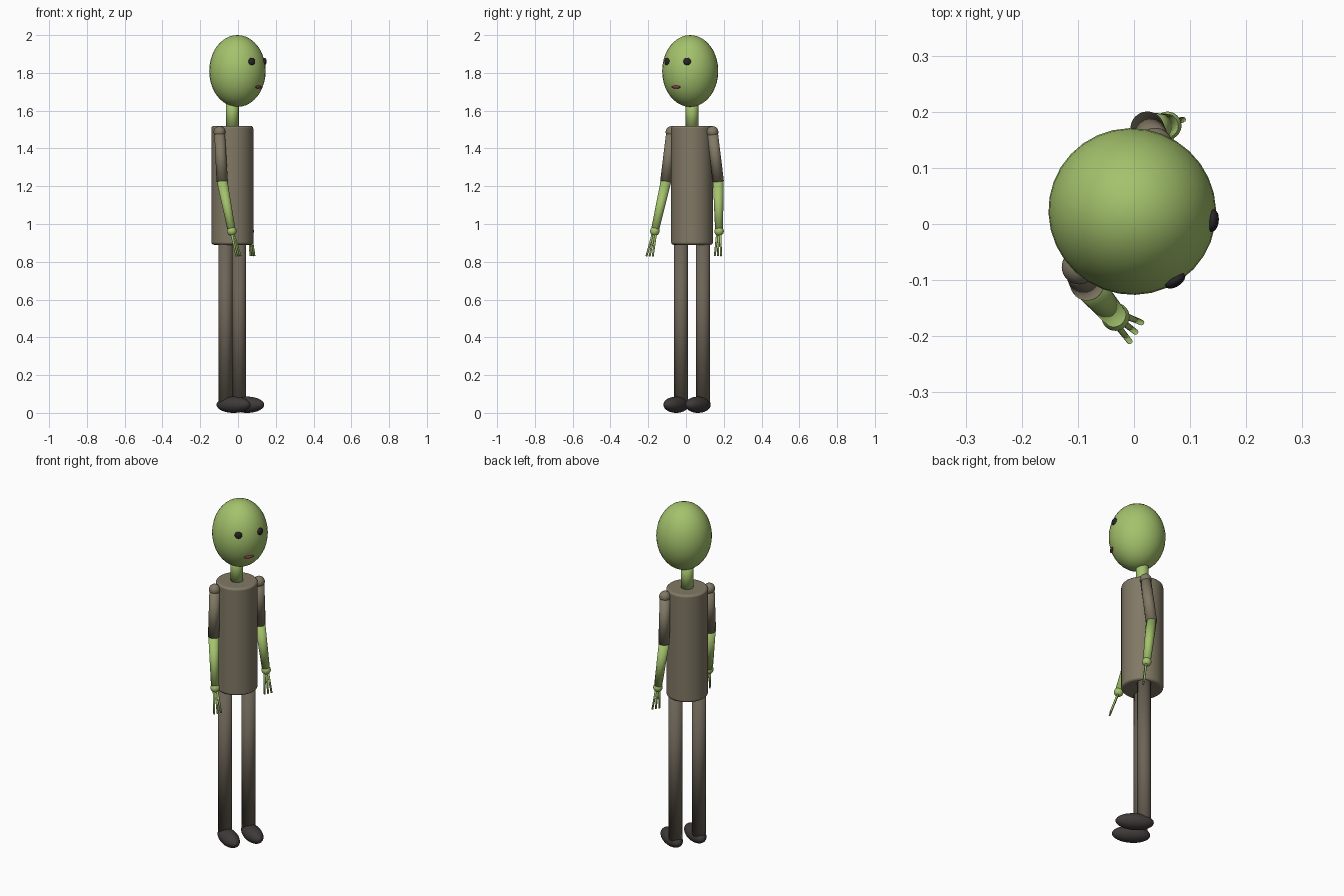
import bpy, bmesh, math
from mathutils import Matrix, Vector

if "Cube" in bpy.data.objects:
    bpy.data.objects.remove(bpy.data.objects["Cube"], do_unlink=True)

# Body frame: local +x is forward, local +y is the figure's left
BODY = Matrix.Translation((-0.03, 0.032, 0)) @ Matrix.Rotation(math.radians(-32), 4, 'Z')


def material(name, r, g, b):
    m = bpy.data.materials.new(name)
    m.use_nodes = True
    m.diffuse_color = (r, g, b, 1)
    m.node_tree.nodes["Principled BSDF"].inputs["Base Color"].default_value = (r, g, b, 1)
    return m


SKIN = material("green skin", 0.37, 0.54, 0.15)
SHIRT = material("taupe shirt", 0.22, 0.19, 0.13)
TROUSERS = material("dark taupe trousers", 0.15, 0.127, 0.094)
SHOES = material("charcoal shoes", 0.05, 0.042, 0.042)
EYES = material("black eyes", 0.02, 0.018, 0.02)
LIPS = material("dark red lips", 0.25, 0.04, 0.07)


def finish(name, bm, matrix, mat):
    mesh = bpy.data.meshes.new(name)
    bm.to_mesh(mesh)
    bm.free()
    for p in mesh.polygons:
        p.use_smooth = True
    mesh.materials.append(mat)
    obj = bpy.data.objects.new(name, mesh)
    obj.matrix_world = BODY @ matrix
    bpy.context.collection.objects.link(obj)
    return obj


def ball(name, center, radii, mat, turn=0.0):
    bm = bmesh.new()
    bmesh.ops.create_uvsphere(bm, u_segments=32, v_segments=20, radius=1)
    bmesh.ops.scale(bm, vec=radii, verts=bm.verts)
    return finish(name, bm, Matrix.Translation(center) @ Matrix.Rotation(turn, 4, 'Z'), mat)


def rod(name, start, end, r_start, r_end, mat, sides=32):
    a, b = Vector(start), Vector(end)
    axis = b - a
    bm = bmesh.new()
    bmesh.ops.create_cone(bm, cap_ends=True, segments=sides, radius1=r_start,
                          radius2=r_end, depth=axis.length)
    turn = axis.to_track_quat('Z', 'Y').to_matrix().to_4x4()
    return finish(name, bm, Matrix.Translation((a + b) / 2) @ turn, mat)


# Head, neck and face
ball("head", (0.028, 0.006, 1.81), (0.15, 0.148, 0.19), SKIN)
rod("neck", (0, 0, 1.5), (0, 0, 1.68), 0.034, 0.034, SKIN)
for side, s in (("left", 1), ("right", -1)):
    ball(side + "_eye", (0.158, 0.005 + s * 0.063, 1.86), (0.011, 0.02, 0.02), EYES, s * 0.45)
ball("mouth", (0.162, 0.002, 1.725), (0.01, 0.028, 0.008), LIPS)

# Torso with softened rims
torso = rod("torso", (0, 0, 0.89), (0, 0, 1.52), 0.111, 0.111, SHIRT, 48)
rim = torso.modifiers.new("soft_rim", 'BEVEL')
rim.width = 0.014
rim.segments = 3
rim.limit_method = 'ANGLE'
rim.harden_normals = True

# Legs and shoes
for side, s in (("left", 1), ("right", -1)):
    rod(side + "_leg", (0, s * 0.068, 0.05), (0, s * 0.068, 0.92), 0.037, 0.037, TROUSERS)
    ball(side + "_shoe", (0.05, s * 0.068, 0.043), (0.102, 0.048, 0.043), SHOES)

# Arms swing in opposite directions: elbow, wrist and fingertip forward offsets
for side, s, elbow_f, wrist_f, tip_f in (("left", 1, -0.028, 0.0, 0.018),
                                         ("right", -1, 0.028, 0.102, 0.147)):
    shoulder = (0, s * 0.128, 1.487)
    elbow = (elbow_f, s * 0.146, 1.225)
    wrist = (wrist_f, s * 0.169, 0.962)
    ball(side + "_shoulder", shoulder, (0.031, 0.031, 0.031), SHIRT)
    rod(side + "_sleeve", shoulder, elbow, 0.028, 0.03, SHIRT)
    rod(side + "_forearm", elbow, wrist, 0.028, 0.021, SKIN)
    ball(side + "_hand", wrist, (0.025, 0.025, 0.025), SKIN)
    for i, spread in enumerate((-1, 0, 1)):
        root = (wrist_f + 0.004, wrist[1] + spread * 0.009, 0.95)
        tip = (tip_f, s * 0.173 + spread * 0.02, 0.83)
        rod(f"{side}_finger_{i + 1}", root, tip, 0.006, 0.005, SKIN, 12)
